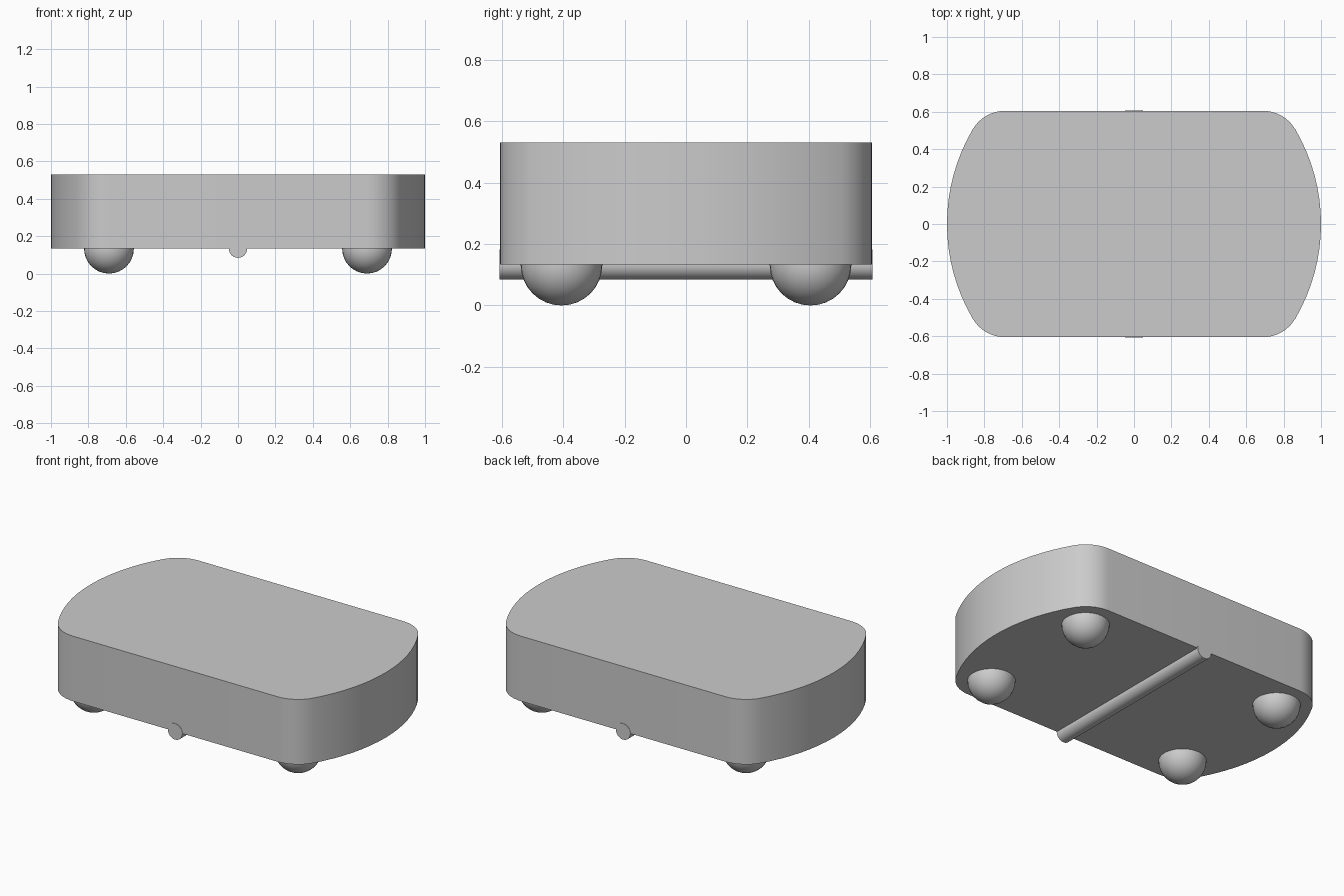
import bpy, bmesh, math
from mathutils import Matrix, Vector

cube = bpy.data.objects.get("Cube")
if cube:
    bpy.data.objects.remove(cube, do_unlink=True)

HALF_Y, CORNER_R = 0.605, 0.2
BOTTOM, TOP = 0.133, 0.53
CY = HALF_Y - CORNER_R
CX = math.sqrt((1 - CORNER_R) ** 2 - CY ** 2)

grey = bpy.data.materials.new("light_grey")
grey.use_nodes = True
colour = (0.6, 0.6, 0.6, 1)
grey.diffuse_color = colour
grey.node_tree.nodes["Principled BSDF"].inputs["Base Color"].default_value = colour


def finish(name, bm):
    bmesh.ops.recalc_face_normals(bm, faces=bm.faces)
    mesh = bpy.data.meshes.new(name)
    bm.to_mesh(mesh)
    bm.free()
    mesh.materials.append(grey)
    obj = bpy.data.objects.new(name, mesh)
    bpy.context.collection.objects.link(obj)
    bpy.ops.object.select_all(action="DESELECT")
    obj.select_set(True)
    bpy.context.view_layer.objects.active = obj
    bpy.ops.object.shade_smooth_by_angle(angle=math.radians(30))


def arc(cx, cy, radius, start, end, steps):
    angles = [start + (end - start) * i / steps for i in range(steps + 1)]
    return [(cx + radius * math.cos(a), cy + radius * math.sin(a)) for a in angles]


# Body: bowed ends blended into straight sides by round corners
join = math.atan2(CY, CX)
end_half = (arc(CX, -CY, CORNER_R, -math.pi / 2, -join, 8)
            + arc(0, 0, 1, -join, join, 16)[1:-1]
            + arc(CX, CY, CORNER_R, join, math.pi / 2, 8))
outline = end_half + [(-x, -y) for x, y in end_half]
bm = bmesh.new()
base = bm.faces.new([bm.verts.new((x, y, BOTTOM)) for x, y in outline])
extruded = bmesh.ops.extrude_face_region(bm, geom=[base], use_keep_orig=True)
top_verts = [v for v in extruded["geom"] if isinstance(v, bmesh.types.BMVert)]
bmesh.ops.translate(bm, vec=Vector((0, 0, TOP - BOTTOM)), verts=top_verts)
finish("body", bm)

# Ball feet under the four corner centres
for side, sx in (("left", 1), ("right", -1)):
    for end, sy in (("front", -1), ("back", 1)):
        bm = bmesh.new()
        bmesh.ops.create_uvsphere(bm, u_segments=32, v_segments=16, radius=BOTTOM,
                                  matrix=Matrix.Translation((sx * CX, sy * CY, BOTTOM)))
        finish(f"{end}_{side}_foot", bm)

# Rod across the underside, half sunk into the body
bm = bmesh.new()
bmesh.ops.create_cone(bm, cap_ends=True, segments=32, radius1=0.049, radius2=0.049,
                      depth=2 * HALF_Y + 0.004,
                      matrix=Matrix.Translation((0, 0, BOTTOM)) @ Matrix.Rotation(math.pi / 2, 4, "X"))
finish("cross_rod", bm)
